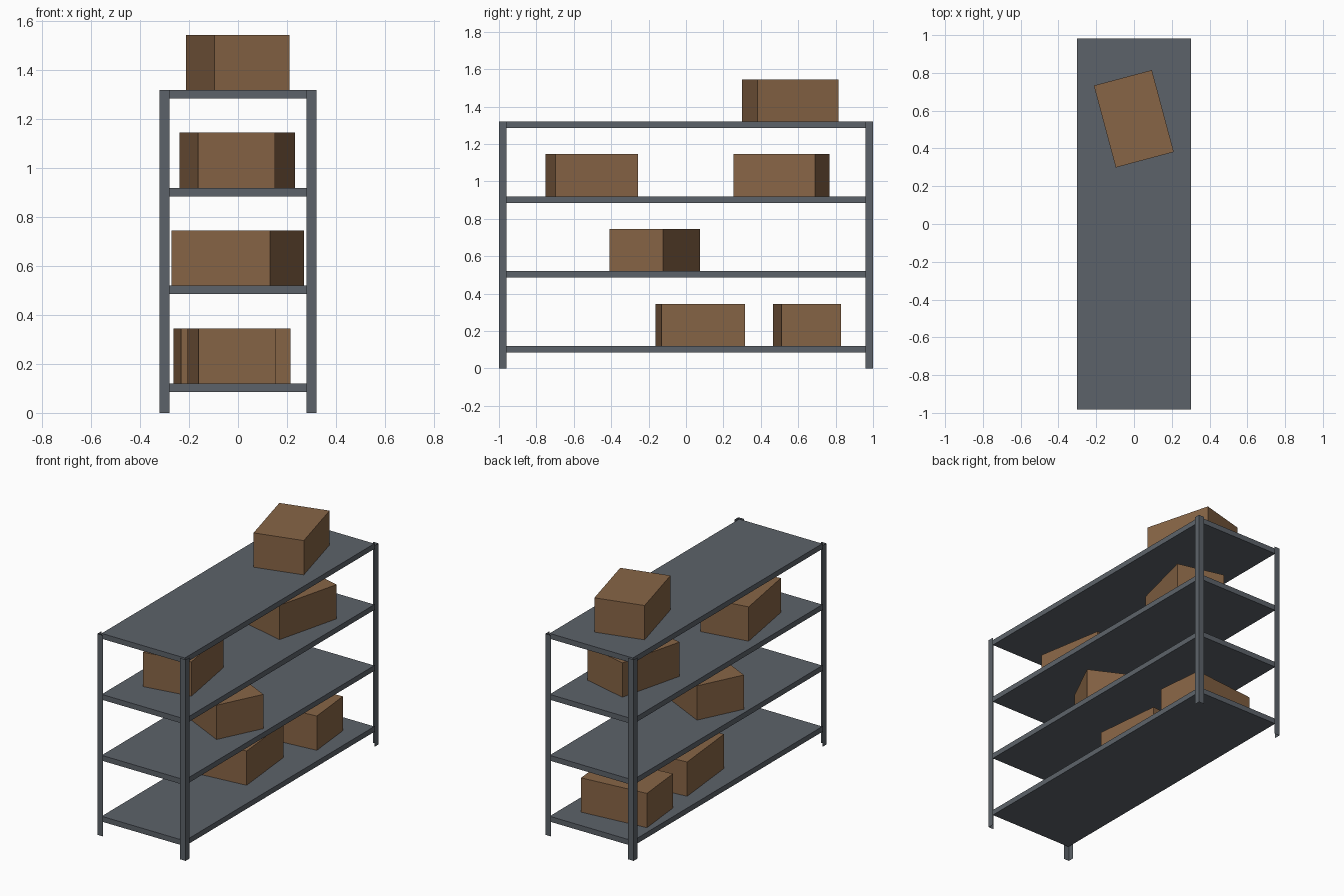
import bpy, bmesh, math
from mathutils import Matrix

if "Cube" in bpy.data.objects:
    bpy.data.objects.remove(bpy.data.objects["Cube"])


def material(name, color):
    m = bpy.data.materials.new(name)
    m.diffuse_color = (*color, 1.0)
    m.use_nodes = True
    m.node_tree.nodes["Principled BSDF"].inputs["Base Color"].default_value = m.diffuse_color
    return m


STEEL = material("grey_steel", (0.108, 0.124, 0.144))
CARD = material("brown_cardboard", (0.245, 0.130, 0.061))


def add_object(name, bm, mat):
    mesh = bpy.data.meshes.new(name)
    bm.to_mesh(mesh)
    bm.free()
    mesh.materials.append(mat)
    obj = bpy.data.objects.new(name, mesh)
    bpy.context.collection.objects.link(obj)
    return obj


def add_box(name, size, bottom_center, angle, mat):
    bm = bmesh.new()
    bmesh.ops.create_cube(bm, size=1.0)
    # origin at the bottom of the box
    bmesh.ops.translate(bm, verts=bm.verts, vec=(0, 0, 0.5))
    bmesh.ops.scale(bm, verts=bm.verts, vec=size)
    obj = add_box_object = add_object(name, bm, mat)
    obj.location = bottom_center
    obj.rotation_euler.z = math.radians(angle)
    return obj


# Shelf boards
LEVELS = (0.12, 0.52, 0.92, 1.32)      # top surface heights
THICK = 0.035
for i, z in enumerate(LEVELS):
    add_box(f"shelf_{i + 1}", (0.604, 1.965, THICK), (0, 0, z - THICK), 0, STEEL)

# Corner posts: sheet-metal angle profiles wrapping the shelf corners
HX, HY, FLANGE, HEIGHT = 0.32, 1.0, 0.04, 1.32
for sx, side in ((-1, "left"), (1, "right")):
    for sy, end in ((-1, "front"), (1, "back")):
        bm = bmesh.new()
        profile = [(sx * (HX - FLANGE), sy * HY), (sx * HX, sy * HY),
                   (sx * HX, sy * (HY - FLANGE))]
        low = [bm.verts.new((x, y, 0)) for x, y in profile]
        high = [bm.verts.new((x, y, HEIGHT)) for x, y in profile]
        for k in range(2):
            quad = [low[k], low[k + 1], high[k + 1], high[k]]
            # keep normals facing outwards on mirrored corners
            bm.faces.new(quad if sx * sy < 0 else quad[::-1])
        add_object(f"{end}_{side}_post", bm, STEEL)

# Cardboard boxes: x, y, shelf level, turn in degrees
BOXES = [
    (-0.026, 0.076, 0, 5.8),
    (-0.025, 0.647, 0, 95.8),
    (-0.001, -0.167, 1, 63.8),
    (-0.044, -0.504, 2, 9.7),
    (0.024, 0.511, 2, -14.2),
    (-0.001, 0.557, 3, 15.0),
]
for i, (x, y, level, turn) in enumerate(BOXES):
    add_box(f"cardboard_box_{i + 1}", (0.318, 0.449, 0.225),
            (x, y, LEVELS[level]), turn, CARD)
